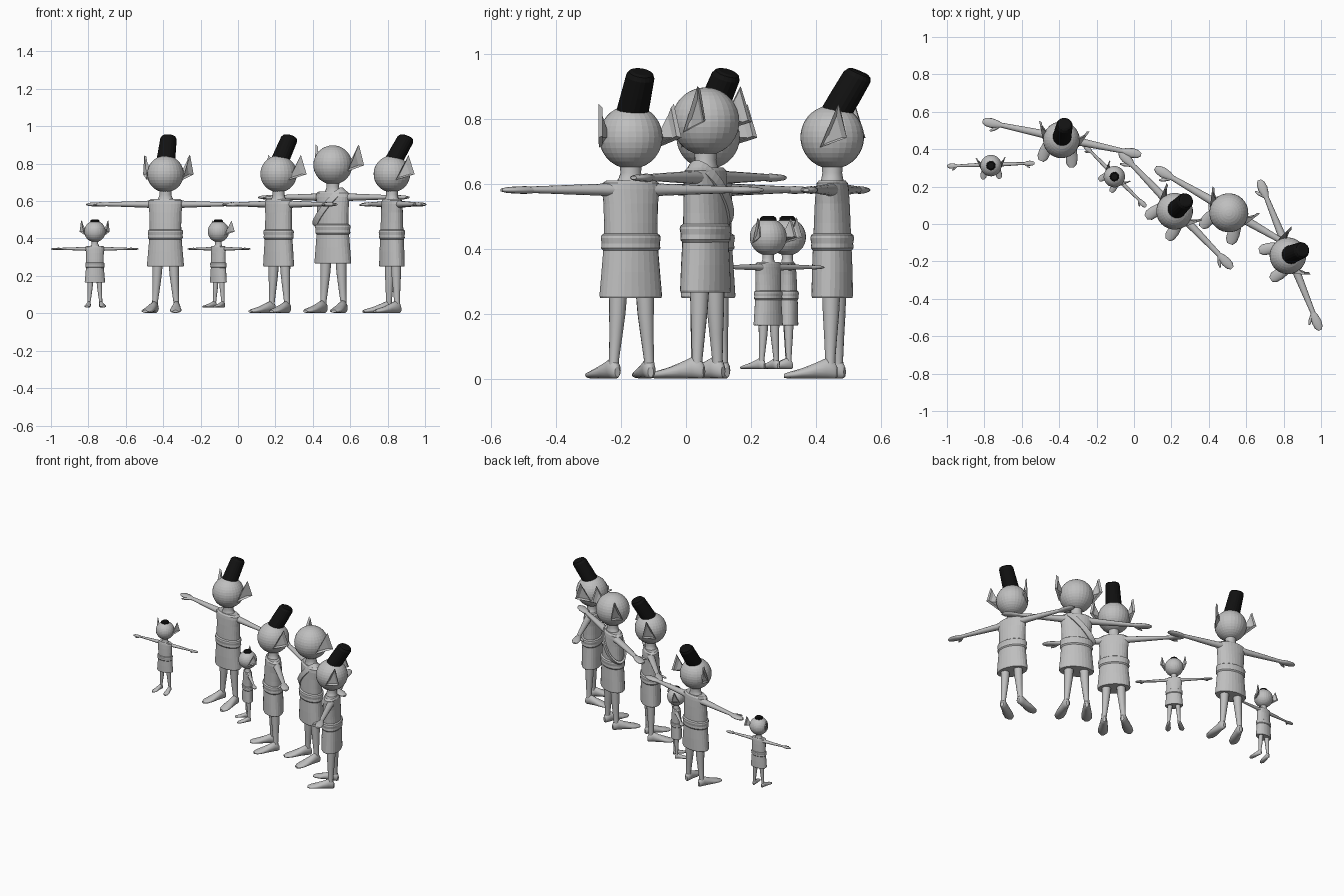
import bpy, bmesh, math
from mathutils import Vector, Matrix

if "Cube" in bpy.data.objects:
    bpy.data.objects.remove(bpy.data.objects["Cube"])


def material(name, value):
    m = bpy.data.materials.new(name)
    m.diffuse_color = (value, value, value, 1)
    m.use_nodes = True
    m.node_tree.nodes["Principled BSDF"].inputs["Base Color"].default_value = m.diffuse_color
    return m


GREY = material("pale grey", 0.52)
BLACK = material("black", 0.006)


def loft(bm, rings, n=16):
    """Skin a tube through rings given as (centre, u axis, v axis), ends capped."""
    loops = []
    for c, u, v in rings:
        c, u, v = Vector(c), Vector(u), Vector(v)
        loops.append([bm.verts.new(c + u * math.cos(math.tau * i / n) + v * math.sin(math.tau * i / n))
                      for i in range(n)])
    for a, b in zip(loops, loops[1:]):
        for i in range(n):
            j = (i + 1) % n
            bm.faces.new((a[i], a[j], b[j], b[i]))
    bm.faces.new(loops[0])
    bm.faces.new(loops[-1])


def upright(rows, x=0, y=0):
    return [((x, y, z), (a, 0, 0), (0, b, 0)) for z, a, b in rows]


def make(build, mat=GREY, both=False, smooth=False):
    """Make a mesh with a build function, with a mirrored copy for paired parts."""
    bm = bmesh.new()
    build(bm)
    if both:
        dup = bmesh.ops.duplicate(bm, geom=bm.verts[:] + bm.edges[:] + bm.faces[:])["geom"]
        for v in dup:
            if isinstance(v, bmesh.types.BMVert):
                v.co.x *= -1
    bmesh.ops.recalc_face_normals(bm, faces=bm.faces[:])
    for f in bm.faces:
        f.smooth = smooth and len(f.verts) < 5
    me = bpy.data.meshes.new("part")
    bm.to_mesh(me)
    bm.free()
    me.materials.append(mat)
    return me


# head and its ears and hats are modelled around the head centre
def head(bm):
    bmesh.ops.create_uvsphere(bm, u_segments=28, v_segments=18, radius=0.098)


def ear(bm):
    tip, back, low, root = [bm.verts.new(p) for p in
                            ((0.125, 0.045, 0.102), (0.138, 0.075, -0.002),
                             (0.098, -0.018, -0.032), (0.078, 0.02, 0.0))]
    bowl = bm.faces.new((tip, low, back))
    for tri in ((tip, root, low), (low, root, back), (back, root, tip)):
        bm.faces.new(tri)
    bmesh.ops.recalc_face_normals(bm, faces=bm.faces[:])
    bmesh.ops.inset_individual(bm, faces=[bowl], thickness=0.011, depth=-0.012)


def tall_hat(bm):
    loft(bm, [((0, 0.003, 0.060), (0.051, 0, 0), (0, 0.049, -0.008)),
              ((0, 0.045, 0.130), (0.047, 0, 0), (0, 0.045, -0.014)),
              ((0, 0.078, 0.185), (0.044, 0, 0), (0, 0.041, -0.018)),
              ((0, 0.085, 0.197), (0.038, 0, 0), (0, 0.034, -0.015)),
              ((0, 0.088, 0.201), (0.028, 0, 0), (0, 0.025, -0.011))], 20)


def small_cap(bm):
    loft(bm, upright([(0.080, 0.044, 0.044), (0.100, 0.042, 0.042), (0.110, 0.030, 0.030)]), 16)


# clothing
def torso(bm):
    loft(bm, upright([(0.42, 0.086, 0.057), (0.48, 0.086, 0.055), (0.54, 0.088, 0.052),
                      (0.585, 0.094, 0.048), (0.603, 0.092, 0.045), (0.612, 0.078, 0.038)]), 28)


def belt(bm):
    loft(bm, upright([(0.395, 0.088, 0.058), (0.403, 0.095, 0.064), (0.418, 0.093, 0.063),
                      (0.434, 0.096, 0.066), (0.443, 0.094, 0.064), (0.449, 0.085, 0.056)]), 28)


def skirt(bm):
    loft(bm, upright([(0.25, 0.098, 0.060), (0.256, 0.101, 0.062), (0.33, 0.094, 0.061),
                      (0.41, 0.087, 0.058)]), 28)


def neck(bm):
    loft(bm, upright([(0.600, 0.050, 0.038), (0.620, 0.037, 0.033), (0.635, 0.032, 0.031),
                      (0.670, 0.034, 0.034)]), 16)


# limbs
def arm(bm):
    rows = [(0.06, 0.024, 0.022), (0.11, 0.021, 0.018), (0.20, 0.018, 0.015), (0.28, 0.015, 0.012),
            (0.335, 0.013, 0.010)]
    loft(bm, [((x, 0.01, 0.583), (0, a, 0), (0, 0, b)) for x, a, b in rows], 12)


def hand(bm):
    rows = [(0.33, 0.013, 0.010), (0.355, 0.021, 0.012), (0.385, 0.026, 0.011),
            (0.415, 0.022, 0.009), (0.433, 0.010, 0.005)]
    loft(bm, [((x, 0.01, 0.582), (0, a, 0), (0, 0, b)) for x, a, b in rows], 12)
    # thumb
    loft(bm, [((0.345, 0.0, 0.581), (0.009, 0.006, 0), (0, 0, 0.008)),
              ((0.368, -0.022, 0.580), (0.007, 0.006, 0), (0, 0, 0.007)),
              ((0.385, -0.034, 0.579), (0.003, 0.003, 0), (0, 0, 0.003))], 8)


def leg(bm):
    rows = [(0.29, 0.043, 0.029), (0.20, 0.047, 0.025), (0.13, 0.052, 0.020), (0.06, 0.058, 0.0155),
            (0.025, 0.060, 0.017)]
    loft(bm, [((x, 0.006, z), (r, 0, 0), (0, r, 0)) for z, x, r in rows], 14)


def foot(bm):
    side = Vector((math.cos(0.17), math.sin(0.17), 0))
    ahead = Vector((math.sin(0.17), -math.cos(0.17), 0))
    rows = [(-0.028, 0.022, 0.009, 0.016), (-0.020, 0.028, 0.017, 0.026), (0.005, 0.034, 0.020, 0.032),
            (0.04, 0.026, 0.025, 0.024), (0.08, 0.018, 0.031, 0.016), (0.115, 0.013, 0.029, 0.011),
            (0.135, 0.010, 0.014, 0.007)]
    loft(bm, [(Vector((0.060, 0, z)) + ahead * d, side * a, (0, 0, b)) for d, z, a, b in rows], 14)


# diagonal shoulder sash, a flat band on a tilted loop
def sash(bm):
    n, centre = 36, Vector((-0.018, 0, 0.528))
    along = Vector((0.082, 0, 0.094))
    wide = Vector((0.094, 0, -0.082)).normalized() * 0.016
    rows = []
    for i in range(n):
        t = math.tau * i / n
        row = []
        for k, s in ((1.0, -1), (1.0, 1), (0.88, 1), (0.88, -1)):
            p = centre + along * math.cos(t) * k + Vector((0, 0.062 * math.sin(t) * k, 0)) + wide * s
            row.append(bm.verts.new(p))
        rows.append(row)
    for i in range(n):
        a, b = rows[i], rows[(i + 1) % n]
        for k in range(4):
            m = (k + 1) % 4
            bm.faces.new((a[k], a[m], b[m], b[k]))


body = {"torso": make(torso), "belt": make(belt), "skirt": make(skirt),
        "neck": make(neck, smooth=True), "arms": make(arm, both=True, smooth=True),
        "hands": make(hand, both=True, smooth=True), "legs": make(leg, both=True, smooth=True),
        "feet": make(foot, both=True, smooth=True)}
top = {"head": make(head), "ears": make(ear, both=True)}
extras = {"tall_hat": make(tall_hat, BLACK), "small_cap": make(small_cap, BLACK)}
sash_mesh = make(sash)


def place(name, mesh, matrix):
    ob = bpy.data.objects.new(name, mesh)
    bpy.context.collection.objects.link(ob)
    ob.matrix_world = matrix


# x, y, turn in degrees, scale, lift, headgear
figures = [(-0.765, 0.312, 2, 0.54, 0.03, "small_cap"),
           (-0.388, 0.450, -12, 1.0, 0.0, "tall_hat"),
           (-0.105, 0.253, -45, 0.54, 0.03, "small_cap"),
           (0.217, 0.068, -46, 1.0, 0.0, "tall_hat"),
           (0.507, 0.060, -30, 1.065, 0.0, None),
           (0.823, -0.170, -68, 1.0, 0.0, "tall_hat")]

for x, y, turn, size, lift, gear in figures:
    base = (Matrix.Translation((x, y, lift)) @ Matrix.Rotation(math.radians(turn), 4, "Z")
            @ Matrix.Scale(size, 4))
    small = gear == "small_cap"
    crown = base @ Matrix.Translation((0, 0, 0.755 if small else 0.745)) @ Matrix.Scale(1.08 if small else 1, 4)
    for name, mesh in body.items():
        place(name, mesh, base)
    for name, mesh in top.items():
        place(name, mesh, crown)
    if gear:
        place(gear, extras[gear], crown)
    else:
        place("sash", sash_mesh, base)
